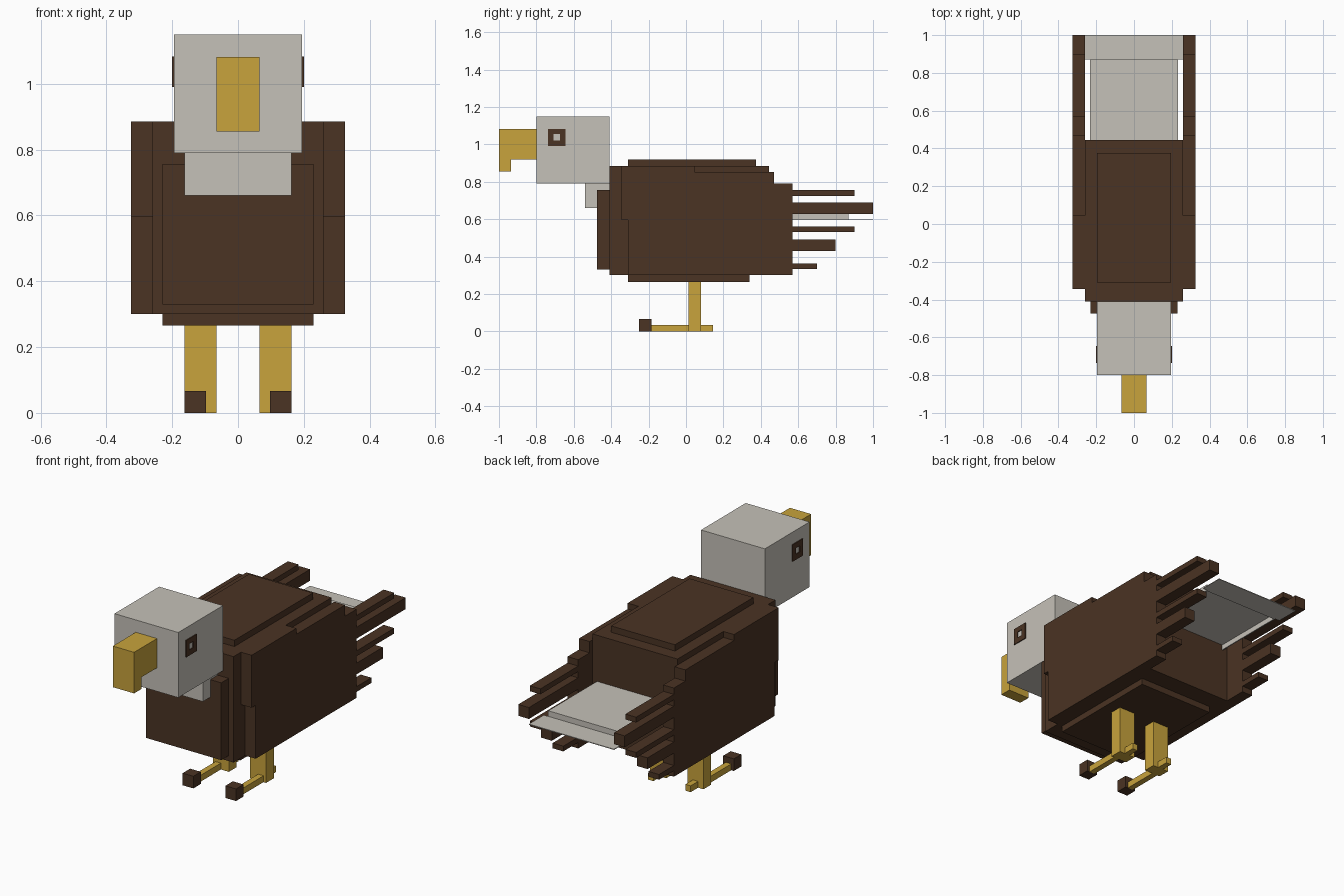
import bpy, bmesh

if "Cube" in bpy.data.objects:
    bpy.data.objects.remove(bpy.data.objects["Cube"])


def material(name, rgb):
    m = bpy.data.materials.new(name)
    m.diffuse_color = (*rgb, 1)
    m.use_nodes = True
    m.node_tree.nodes["Principled BSDF"].inputs["Base Color"].default_value = m.diffuse_color
    return m


BROWN = material("dark brown", (0.069, 0.033, 0.017))
GREY = material("pale grey", (0.558, 0.533, 0.479))
GOLD = material("golden yellow", (0.578, 0.366, 0.045))


def finish(name, bm, mat, mirror=False):
    bmesh.ops.recalc_face_normals(bm, faces=bm.faces)
    me = bpy.data.meshes.new(name)
    bm.to_mesh(me)
    bm.free()
    me.materials.append(mat)
    ob = bpy.data.objects.new(name, me)
    bpy.context.collection.objects.link(ob)
    if mirror:
        mod = ob.modifiers.new("mirror", 'MIRROR')
        mod.use_axis = (True, False, False)
    return ob


def box(name, mat, x, y, z, mirror=False):
    """Box from (min, max) ranges on each axis."""
    bm = bmesh.new()
    bmesh.ops.create_cube(bm, size=1)
    for v in bm.verts:
        v.co = [r[0] if c < 0 else r[1] for c, r in zip(v.co, (x, y, z))]
    return finish(name, bm, mat, mirror)


def side_profile(name, mat, points, x, mirror=False):
    """Extrude a (y, z) outline along x."""
    bm = bmesh.new()
    face = bm.faces.new([bm.verts.new((x[0], y, z)) for y, z in points])
    ext = bmesh.ops.extrude_face_region(bm, geom=[face])
    for v in ext["geom"]:
        if isinstance(v, bmesh.types.BMVert):
            v.co.x = x[1]
    return finish(name, bm, mat, mirror)


# Body with raised back, belly and chest panels
box("body", BROWN, (-.26, .26), (-.41, .445), (.30, .885))
box("back_panel", BROWN, (-.195, .195), (-.31, .375), (.885, .92))
box("belly_panel", BROWN, (-.23, .23), (-.31, .34), (.265, .30))
box("chest_panel", BROWN, (-.23, .23), (-.475, -.41), (.33, .757))

# Head, neck and hooked beak
box("head", GREY, (-.195, .195), (-.80, -.41), (.79, 1.15))
box("neck", GREY, (-.163, .163), (-.54, -.41), (.66, .79))
side_profile("beak", GOLD, [(-.80, 1.082), (-1, 1.082), (-1, .855),
                            (-.935, .855), (-.935, .92), (-.80, .92)],
             (-.065, .065))

# Eyes: thin square rings around a pale centre
for name, y, z in (("eye_top", (-.737, -.645), (1.054, 1.083)),
                   ("eye_bottom", (-.737, -.645), (.99, 1.02)),
                   ("eye_front", (-.737, -.708), (1.02, 1.054)),
                   ("eye_back", (-.674, -.645), (1.02, 1.054))):
    box(name, BROWN, (.195, .2), y, z, True)

# Stepped wings
side_profile("wing", BROWN, [
    (-.31, .30), (.57, .30), (.57, .79), (.47, .79), (.47, .852),
    (.045, .852), (.045, .885), (-.345, .885), (-.345, .595), (-.31, .595)],
    (.26, .325), True)

# Wing feathers: tip position, bottom, top
for i, (tip, low, high) in enumerate([(.90, .725, .755), (1.0, .627, .69),
                                      (.90, .53, .56), (.80, .43, .492),
                                      (.70, .333, .362)]):
    box(f"wing_feather_{i + 1}", BROWN, (.26, .325), (.57, tip), (low, high), True)

# Tail: shallow tray open underneath, with a thin fan at its end
box("tail_top", GREY, (-.233, .233), (.445, .87), (.624, .63))
box("tail_side", GREY, (.227, .233), (.445, .87), (.595, .624), True)
box("tail_end", GREY, (-.227, .227), (.864, .87), (.595, .624))
box("tail_fan", GREY, (-.26, .26), (.87, 1.0), (.595, .599))

# Legs, toes and claws
box("leg", GOLD, (.065, .163), (.013, .08), (0, .265), True)
box("front_toe", GOLD, (.114, .147), (-.185, .013), (0, .035), True)
box("back_toe", GOLD, (.098, .13), (.08, .145), (0, .035), True)
box("claw", BROWN, (.098, .163), (-.25, -.185), (0, .067), True)
